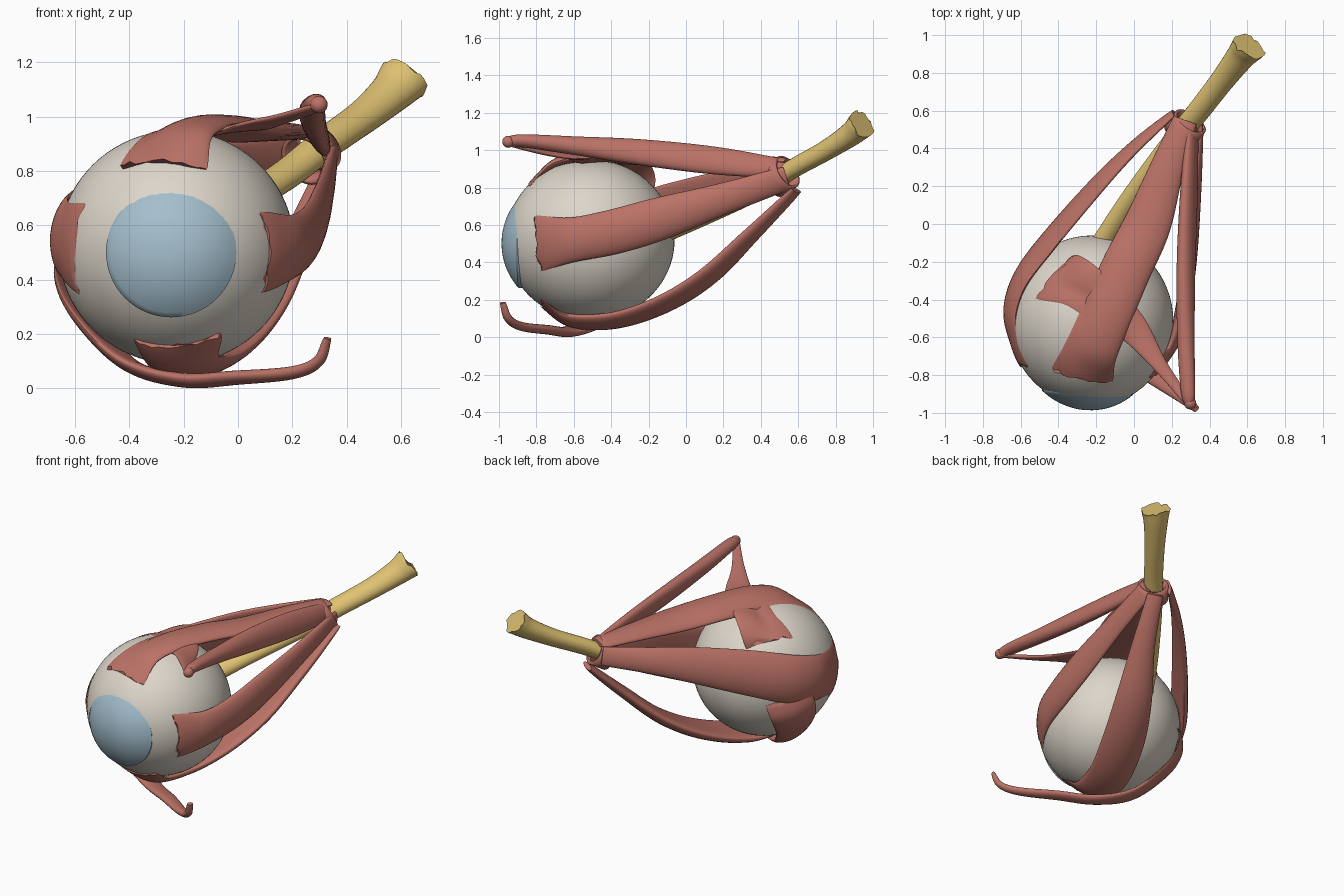
import bpy, bmesh, math, random
from mathutils import Vector

random.seed(4)
cube = bpy.data.objects.get("Cube")
if cube:
    bpy.data.objects.remove(cube, do_unlink=True)

EYE = Vector((-0.227, -0.513, 0.52))
RADII = Vector((0.435, 0.452, 0.43))
RING = Vector((0.28, 0.54, 0.87))


def material(name, rgb):
    mat = bpy.data.materials.new(name)
    mat.use_nodes = True
    mat.diffuse_color = (*rgb, 1)
    mat.node_tree.nodes["Principled BSDF"].inputs["Base Color"].default_value = (*rgb, 1)
    return mat


MUSCLE = material("muscle red", (0.50, 0.17, 0.135))
SCLERA = material("sclera ivory", (0.72, 0.67, 0.59))
CORNEA = material("cornea blue", (0.37, 0.52, 0.61))
NERVE = material("nerve yellow", (0.74, 0.54, 0.17))


def finish(name, bm, mat, angle=50):
    bmesh.ops.recalc_face_normals(bm, faces=bm.faces)
    mesh = bpy.data.meshes.new(name)
    bm.to_mesh(mesh)
    bm.free()
    obj = bpy.data.objects.new(name, mesh)
    bpy.context.collection.objects.link(obj)
    mesh.materials.append(mat)
    bpy.ops.object.select_all(action='DESELECT')
    obj.select_set(True)
    bpy.context.view_layer.objects.active = obj
    bpy.ops.object.shade_smooth_by_angle(angle=math.radians(angle))
    return obj


def spline(points, steps):
    """Catmull-Rom through stations of x, y, z, half width."""
    pts = [Vector(p) for p in points]
    pts = [2 * pts[0] - pts[1]] + pts + [2 * pts[-1] - pts[-2]]
    out = []
    for a, b, c, d in zip(pts, pts[1:], pts[2:], pts[3:]):
        for i in range(steps):
            t = i / steps
            out.append((2 * b + (c - a) * t + (2 * a - 5 * b + 4 * c - d) * t * t
                        + (3 * b - a - 3 * c + d) * t ** 3) / 2)
    return out + [pts[-2]]


def outward(p):
    """Direction away from the eye-to-ring axis."""
    axis = RING - EYE
    k = max(0, min(1, (p - EYE).dot(axis) / axis.length_squared))
    return p - EYE - axis * k


def hug(v, lift, snap):
    """Keep a point outside the eyeball; snap 1 lays it on the surface."""
    r = v - EYE
    d = math.sqrt(sum((r[i] / RADII[i]) ** 2 for i in range(3)))
    return v.lerp(EYE + r * (lift / d), 1 if d < lift else snap)


def sweep(name, stations, thick, mat=MUSCLE, normal=None, wrap=True, fray=0.0,
          flat=None, sides=28, steps=8):
    path = spline(stations, steps)
    bm = bmesh.new()
    rings = []
    last = len(path) - 1
    for i, s in enumerate(path):
        p, w = s.xyz, s.w
        tan = (path[min(i + 1, last)].xyz - path[max(i - 1, 0)].xyz).normalized()
        n = Vector(normal) if normal else outward(p)
        side = tan.cross(n).normalized()
        n = side.cross(tan)
        u = i / last
        t = w * flat if flat else thick * (0.4 + 0.6 * math.sqrt(abs(math.sin(math.pi * u))))
        snap = max(0, (u - 0.8) / 0.2) ** 1.5
        ring = []
        for k in range(sides):
            a = 2 * math.pi * k / sides
            x, h = w * math.cos(a), t * math.sin(a)
            v = p + side * x + n * h
            if fray and i == last:
                v += tan * random.uniform(-fray, fray)
            if wrap:
                v = hug(v - n * x * x * 1.1, 1.004 + 0.016 * max(0, math.sin(a)), snap)
            ring.append(bm.verts.new(v))
        rings.append(ring)
    for a, b in zip(rings, rings[1:]):
        for k in range(sides):
            j = (k + 1) % sides
            bm.faces.new((a[k], a[j], b[j], b[k]))
    bm.faces.new(rings[0])
    bm.faces.new(rings[-1])
    return finish(name, bm, mat)


# Eyeball
bm = bmesh.new()
bmesh.ops.create_uvsphere(bm, u_segments=64, v_segments=40, radius=1)
for v in bm.verts:
    v.co = EYE + v.co * RADII
finish("eyeball", bm, SCLERA)

# Cornea: a steeper spherical cap on the front, turned slightly, with a short skirt
bm = bmesh.new()
CAP, HEIGHT, EDGE = 0.24, 0.092, -0.894
R = (CAP ** 2 + HEIGHT ** 2) / (2 * HEIGHT)
top = math.asin(CAP / R)
rows = []
for i in range(1, 13):
    a = top * i / 12
    rows.append([bm.verts.new((-0.246 + R * math.sin(a) * math.cos(b),
                               EDGE - HEIGHT + R * (1 - math.cos(a) - 0.045 * math.sin(a) * math.cos(b)),
                               0.502 + R * math.sin(a) * math.sin(b)))
                 for b in (math.tau * k / 64 for k in range(64))])
rows.append([bm.verts.new(v.co + Vector((0, 0.05, 0))) for v in rows[-1]])
for a, b in zip(rows, rows[1:]):
    for k in range(64):
        bm.faces.new((a[k], a[k - 1], b[k - 1], b[k]))
bm.faces.new(rows[0])
finish("cornea", bm, CORNEA)

# Optic nerve, flaring to an oval cut end
sweep("optic_nerve", [(-0.2, -0.15, 0.54, 0.06), (-0.02, 0.13, 0.66, 0.057),
                      (0.18, 0.4, 0.79, 0.06), (0.32, 0.57, 0.9, 0.063),
                      (0.46, 0.75, 1.0, 0.067), (0.56, 0.88, 1.085, 0.08),
                      (0.61, 0.94, 1.14, 0.097)],
      0.06, NERVE, normal=(-0.17, 0.66, -0.73), wrap=False, flat=0.8, fray=0.012)

# Tendon ring around the nerve
bm = bmesh.new()
bmesh.ops.create_cone(bm, cap_ends=False, segments=32, radius1=0.085, radius2=0.08, depth=0.1)
turn = Vector((0.5, 0.7, 0.42)).to_track_quat('Z', 'Y')
for v in bm.verts:
    v.co = turn @ v.co + Vector((0.272, 0.505, 0.862))
ring = finish("tendon_ring", bm, MUSCLE)
solid = ring.modifiers.new("wall", 'SOLIDIFY')
solid.thickness = 0.016

# Four straight muscles, from the ring to the front of the eyeball
sweep("superior_rectus", [(0.27, 0.55, 0.94, 0.065), (0.175, 0.3, 0.945, 0.09),
                          (0.07, 0.0, 0.95, 0.125), (-0.05, -0.25, 0.968, 0.135),
                          (-0.155, -0.5, 0.968, 0.135), (-0.23, -0.68, 0.925, 0.14),
                          (-0.27, -0.815, 0.83, 0.168)],
      0.036, normal=(-0.14, 0, 1), fray=0.014)
sweep("lateral_rectus", [(0.21, 0.59, 0.88, 0.06), (0.0, 0.41, 0.84, 0.08),
                         (-0.2, 0.21, 0.785, 0.11), (-0.44, -0.06, 0.69, 0.14),
                         (-0.6, -0.27, 0.61, 0.15), (-0.66, -0.45, 0.565, 0.145),
                         (-0.64, -0.6, 0.54, 0.14), (-0.59, -0.73, 0.515, 0.165)],
      0.033, fray=0.014)
sweep("medial_rectus", [(0.345, 0.54, 0.85, 0.065), (0.325, 0.2, 0.74, 0.085),
                        (0.3, -0.15, 0.63, 0.115), (0.267, -0.4, 0.56, 0.12),
                        (0.212, -0.62, 0.52, 0.12), (0.12, -0.81, 0.5, 0.155)],
      0.037, fray=0.014)
sweep("inferior_rectus", [(0.32, 0.59, 0.785, 0.05), (0.22, 0.35, 0.545, 0.075),
                          (0.1, 0.12, 0.32, 0.115), (-0.02, -0.12, 0.17, 0.135),
                          (-0.13, -0.38, 0.085, 0.135), (-0.2, -0.62, 0.085, 0.135),
                          (-0.22, -0.77, 0.15, 0.168)], 0.04, fray=0.014)

# Superior oblique: belly to the pulley, then a tendon fanning out under the rectus
sweep("superior_oblique_belly", [(0.31, 0.53, 0.9, 0.055), (0.29, 0.15, 0.945, 0.078),
                                 (0.275, -0.25, 0.99, 0.072), (0.275, -0.6, 1.025, 0.05),
                                 (0.285, -0.87, 1.05, 0.034), (0.295, -0.955, 1.045, 0.028)],
      0.046, normal=(1, 0, 0.4), wrap=False)
sweep("superior_oblique_tendon", [(0.305, -0.96, 1.04, 0.025), (0.27, -0.92, 1.028, 0.025),
                                  (0.14, -0.75, 0.988, 0.04), (0.0, -0.56, 0.96, 0.08),
                                  (-0.15, -0.43, 0.95, 0.12), (-0.3, -0.32, 0.92, 0.14),
                                  (-0.43, -0.25, 0.85, 0.18)], 0.016, fray=0.014)

# Pulley bend where the belly turns into the tendon
bm = bmesh.new()
bmesh.ops.create_uvsphere(bm, u_segments=20, v_segments=12, radius=0.032)
bmesh.ops.translate(bm, verts=bm.verts, vec=(0.298, -0.95, 1.045))
finish("pulley_bend", bm, MUSCLE)

# Inferior oblique: slung beneath the eyeball to its outer side
sweep("inferior_oblique", [(0.33, -0.98, 0.185, 0.018), (0.295, -0.95, 0.1, 0.025),
                           (0.2, -0.88, 0.058, 0.034), (0.0, -0.74, 0.04, 0.05),
                           (-0.2, -0.62, 0.03, 0.06), (-0.4, -0.5, 0.085, 0.09),
                           (-0.55, -0.38, 0.23, 0.125), (-0.62, -0.28, 0.37, 0.15),
                           (-0.62, -0.22, 0.49, 0.16)], 0.026, fray=0.014)
